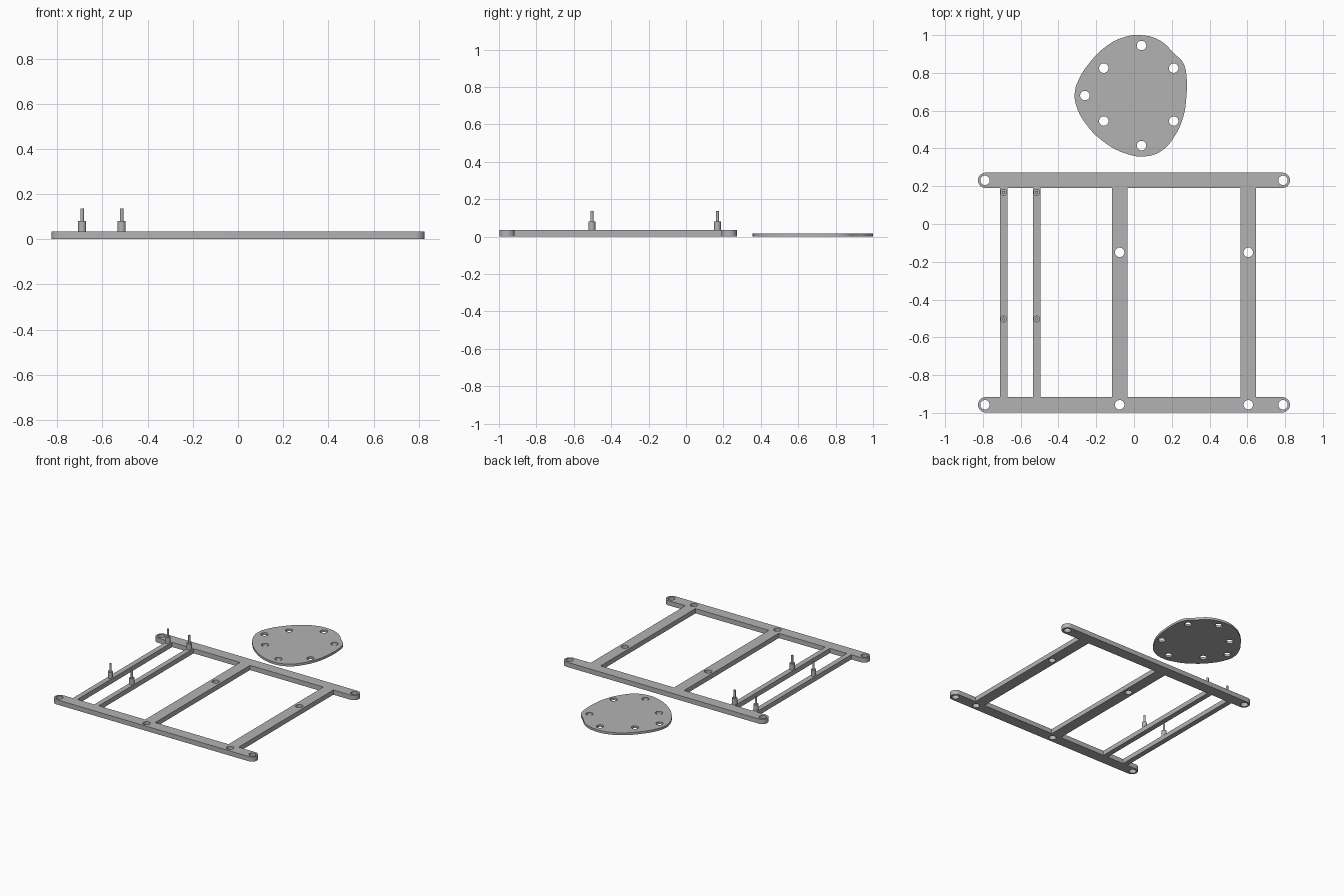
import bpy, math

if "Cube" in bpy.data.objects:
    bpy.data.objects.remove(bpy.data.objects["Cube"])

grey = bpy.data.materials.new("light_grey")
grey.diffuse_color = (0.45, 0.45, 0.45, 1)
grey.use_nodes = True
grey.node_tree.nodes["Principled BSDF"].inputs["Base Color"].default_value = grey.diffuse_color

FRAME_H, PLATE_H = 0.035, 0.017
R, HOLE = 0.041, 0.025            # half width of the rails, hole radius
BACK, FRONT, END = 0.231, -0.957, 0.785
THIN, WIDE = 0.019, 0.041         # half widths of the crossbars
BARS = [(-0.69, THIN), (-0.515, THIN), (-0.076, WIDE), (0.605, WIDE)]


def arc(cx, cy, r, a0, a1, n):
    angles = [math.radians(a0 + (a1 - a0) * i / n) for i in range(n + 1)]
    return [(cx + r * math.cos(a), cy + r * math.sin(a)) for a in angles]


def circle(x, y, r=HOLE):
    return arc(x, y, r, 0, 360, 32)[:-1]


def sheet(name, loops, height, smooth_outline=False):
    """Flat part cut from closed loops: the first is the outline, the rest are openings."""
    curve = bpy.data.curves.new(name, 'CURVE')
    curve.dimensions, curve.fill_mode = '2D', 'BOTH'
    curve.extrude = height / 2
    for i, loop in enumerate(loops):
        if i == 0 and smooth_outline:
            s = curve.splines.new('BEZIER')
            s.bezier_points.add(len(loop) - 1)
            for p, (x, y) in zip(s.bezier_points, loop):
                p.co = (x, y, 0)
                p.handle_left_type = p.handle_right_type = 'AUTO'
            s.resolution_u = 5
        else:
            s = curve.splines.new('POLY')
            s.points.add(len(loop) - 1)
            for p, (x, y) in zip(s.points, loop):
                p.co = (x, y, 0, 1)
        s.use_cyclic_u = True
    ob = bpy.data.objects.new(name, curve)
    bpy.context.collection.objects.link(ob)
    ob.location.z = height / 2
    bpy.ops.object.select_all(action='DESELECT')
    ob.select_set(True)
    bpy.context.view_layer.objects.active = ob
    bpy.ops.object.convert(target='MESH')
    finish(bpy.context.object, name)


def finish(ob, name):
    ob.name = name
    ob.data.materials.clear()
    ob.data.materials.append(grey)
    bpy.ops.object.shade_smooth_by_angle(angle=math.radians(30))


def cylinder(name, x, y, r, z0, z1):
    bpy.ops.mesh.primitive_cylinder_add(vertices=24, radius=r, depth=z1 - z0,
                                        location=(x, y, (z0 + z1) / 2))
    finish(bpy.context.object, name)


# Frame: round-ended rails joined by crossbars, in one outline
left, right = BARS[0][0] - THIN, BARS[-1][0] + WIDE
inner_back, inner_front = BACK - R, FRONT + R
outline = (arc(END, BACK, R, 90, -90, 16) + [(right, inner_back), (right, inner_front)]
           + arc(END, FRONT, R, 90, -90, 16) + arc(-END, FRONT, R, 270, 90, 16)
           + [(left, inner_front), (left, inner_back)] + arc(-END, BACK, R, 270, 90, 16))

# Openings between neighbouring crossbars
openings = []
for (xa, wa), (xb, wb) in zip(BARS, BARS[1:]):
    a, b = xa + wa, xb - wb
    openings.append([(a, inner_front), (b, inner_front), (b, inner_back), (a, inner_back)])

# Bolt holes in rail ends and wide crossbars
holes = [circle(sx * END * 1.005, y) for sx in (-1, 1) for y in (BACK, FRONT)]
holes += [circle(x, y) for x, w in BARS[2:] for y in (-0.15, FRONT)]
sheet("frame", [outline] + openings + holes, FRAME_H)

# Rounded loose plate with a ring of holes
plate = [(0.035, 1.0), (0.14, 0.97), (0.21, 0.905), (0.262, 0.85), (0.279, 0.77),
         (0.278, 0.68), (0.26, 0.565), (0.215, 0.465), (0.15, 0.39), (0.06, 0.358),
         (-0.05, 0.375), (-0.16, 0.435), (-0.255, 0.53), (-0.305, 0.625), (-0.314, 0.69),
         (-0.29, 0.77), (-0.23, 0.86), (-0.155, 0.935), (-0.065, 0.985)]
plate_holes = [(0.04, 0.945), (0.21, 0.825), (0.21, 0.545), (0.04, 0.415),
               (-0.16, 0.545), (-0.26, 0.68), (-0.16, 0.825)]
sheet("plate", [plate] + [circle(x, y) for x, y in plate_holes], PLATE_H, True)

# Stepped posts on the thin crossbars
for x, _ in BARS[:2]:
    for y in (0.168, -0.503):
        cylinder("post_base", x, y, 0.018, FRAME_H, 0.08)
        cylinder("post_pin", x, y, 0.008, 0.08, 0.137)
